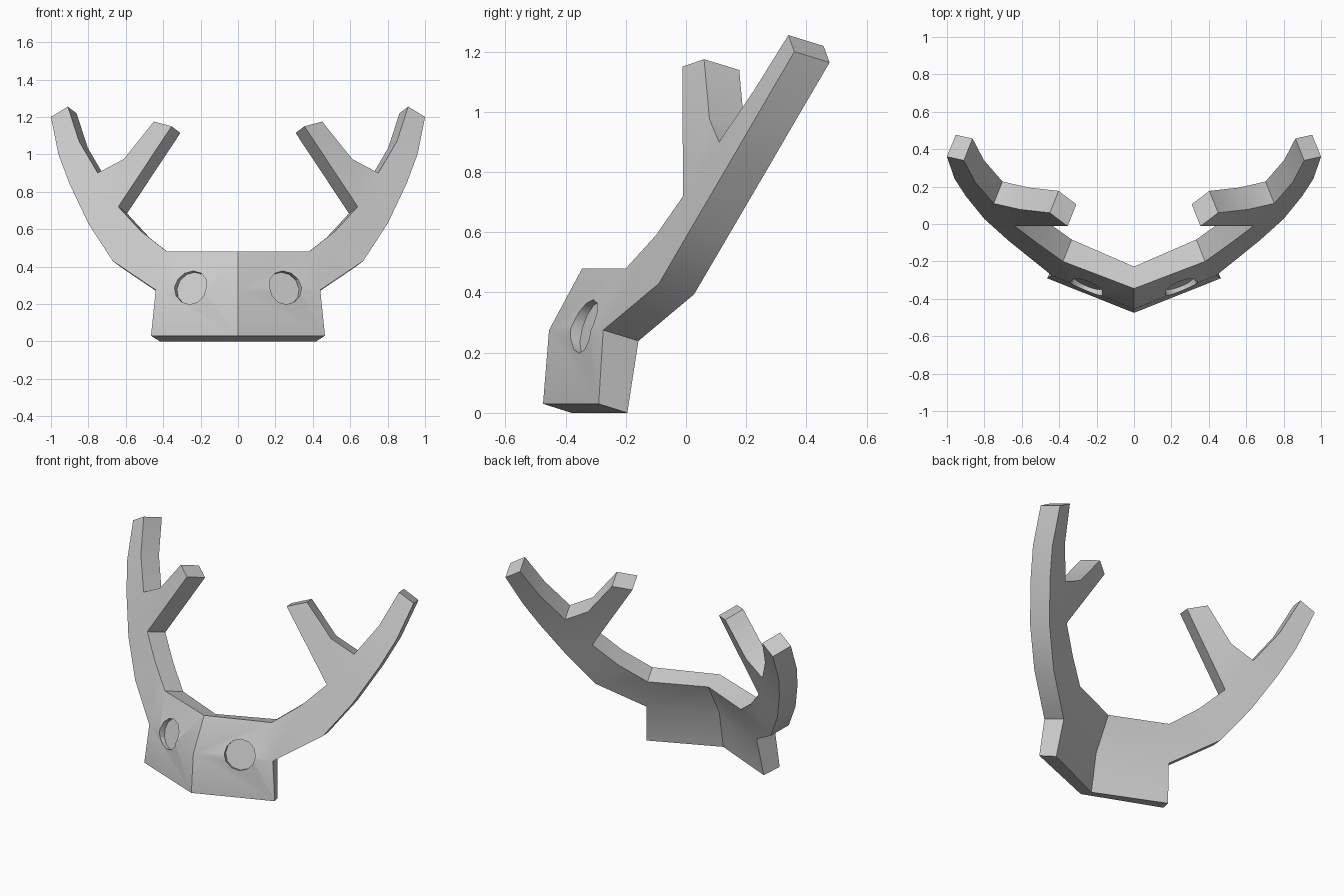
import bpy, bmesh, math
from mathutils import Vector

if "Cube" in bpy.data.objects:
    bpy.data.objects.remove(bpy.data.objects["Cube"])

# Front face of the right half: brow plate, antler beam, inner tine
P = {
    'c0': (0, -.475, .03), 'c1': (0, -.455, .275), 'c2': (0, -.345, .48),
    's0': (.465, -.29, .03), 's1': (.44, -.275, .275), 't': (.38, -.2, .48),
    'a1': (.67, -.09, .43), 'i1': (.52, -.1, .59),
    'a2': (.80, .027, .63), 'i2': (.64, -.01, .72),
    'a3': (.90, .15, .84), 'x0': (.75, .11, .90),
    'a4': (.96, .243, 1.0), 'x1': (.85, .225, 1.07),
    'a5': (1.0, .36, 1.2), 'x2': (.91, .34, 1.255),
    'u1': (.61, .078, .975), 'u2': (.45, .06, 1.175), 'l2': (.355, -.012, 1.15),
}
FACES = ["c0 s0 s1 c1", "c1 s1 t c2", "s1 a1 i1 t", "a1 a2 i2 i1", "a2 a3 x0 i2",
         "a3 a4 x1 x0", "a4 a5 x2 x1", "i2 x0 u1", "i2 u1 u2 l2"]


def back_point(p):
    x, y, z = p
    return (x - .047 if x else 0, y + (.095 if z < .1 else .117), z - (.03 if z < .1 else .036))


# Thick shell, both halves welded on the centre line
bm = bmesh.new()
for side in (1, -1):
    front = {k: bm.verts.new((side * p[0], p[1], p[2])) for k, p in P.items()}
    back = {}
    for k, p in P.items():
        q = back_point(p)
        back[k] = bm.verts.new((side * q[0], q[1], q[2]))
    edges = set()
    for f in FACES:
        ks = f.split()
        bm.faces.new([front[k] for k in ks])
        bm.faces.new([back[k] for k in reversed(ks)])
        edges |= set(zip(ks, ks[1:] + ks[:1]))
    for a, b in sorted(edges):
        on_centre = P[a][0] == 0 and P[b][0] == 0
        if (b, a) not in edges and not on_centre:
            bm.faces.new([front[a], back[a], back[b], front[b]])
bmesh.ops.remove_doubles(bm, verts=bm.verts, dist=1e-4)
bmesh.ops.recalc_face_normals(bm, faces=bm.faces)
mesh = bpy.data.meshes.new("antler_mask")
bm.to_mesh(mesh)
bm.free()
mask = bpy.data.objects.new("antler_mask", mesh)
bpy.context.collection.objects.link(mask)

# Shallow round eye recesses
for side in (1, -1):
    n = Vector((side * .36, -.89, .28)).normalized()
    centre = Vector((side * .25, -.335, .288))
    bpy.ops.mesh.primitive_cylinder_add(vertices=12, radius=.093, depth=.13,
                                        location=centre + n * .037,
                                        rotation=n.to_track_quat('Z', 'Y').to_euler())
    cutter = bpy.context.object
    cutter.name = "eye_cutter"
    cutter.hide_render = True
    mod = mask.modifiers.new("eye_recess", 'BOOLEAN')
    mod.operation = 'DIFFERENCE'
    mod.solver = 'EXACT'
    mod.object = cutter
    bpy.context.view_layer.objects.active = mask
    bpy.ops.object.modifier_apply(modifier=mod.name)
    bpy.data.objects.remove(cutter)

# Smooth gentle bends, keep the hard edges
bpy.ops.object.select_all(action='DESELECT')
mask.select_set(True)
bpy.context.view_layer.objects.active = mask
bpy.ops.object.shade_smooth_by_angle(angle=math.radians(30))
